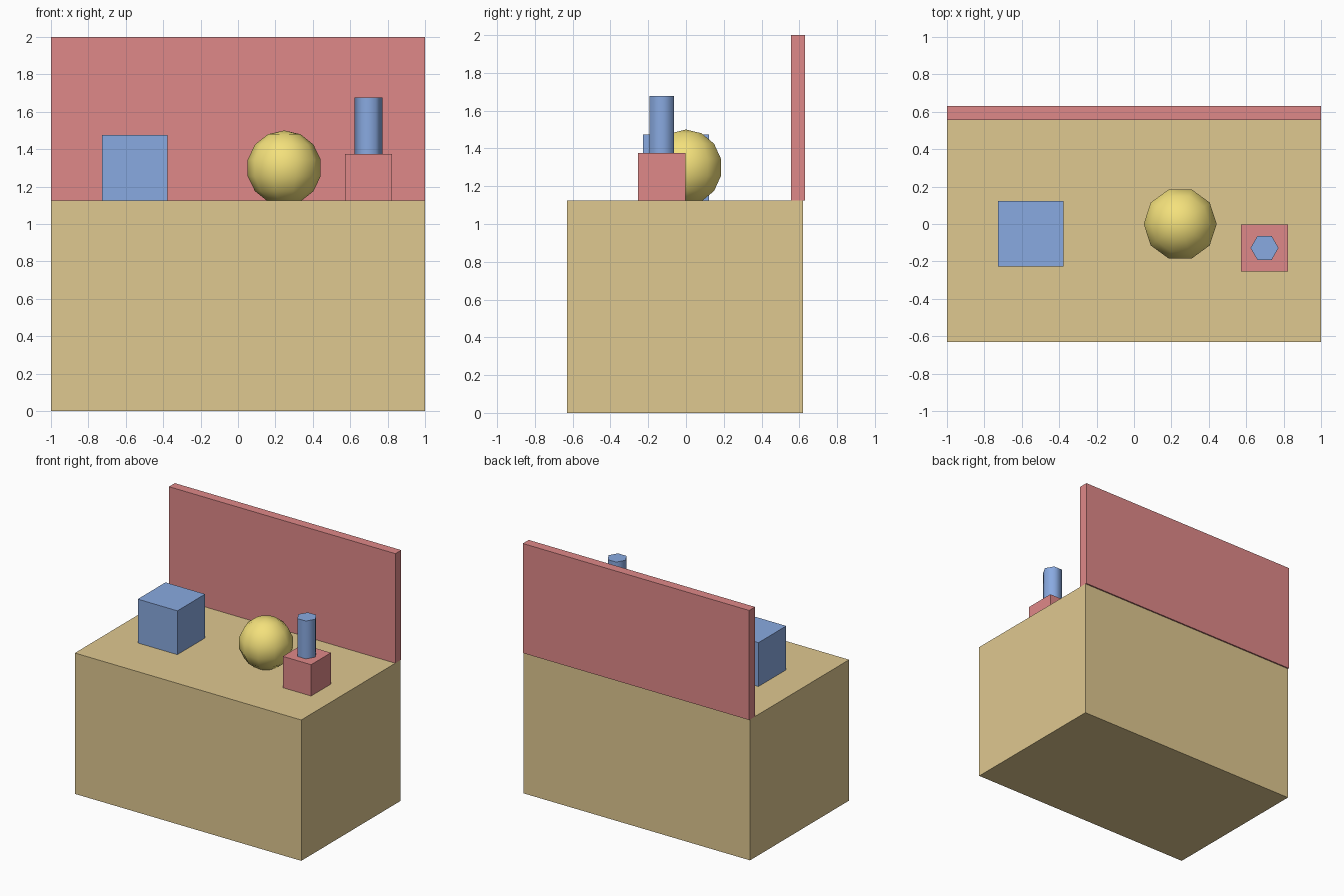
import bpy
import math

if "Cube" in bpy.data.objects:
    bpy.data.objects.remove(bpy.data.objects["Cube"])


def material(name, rgb):
    mat = bpy.data.materials.new(name)
    mat.diffuse_color = (*rgb, 1.0)
    mat.use_nodes = True
    mat.node_tree.nodes["Principled BSDF"].inputs["Base Color"].default_value = mat.diffuse_color
    return mat


WOOD = material("wood", (0.74, 0.58, 0.28))
RED = material("red", (0.74, 0.25, 0.25))
BLUE = material("blue", (0.25, 0.40, 0.75))
YELLOW = material("yellow", (0.90, 0.75, 0.20))


def finish(name, mat, smooth_angle=None):
    obj = bpy.context.object
    obj.name = obj.data.name = name
    obj.data.materials.append(mat)
    if smooth_angle:
        bpy.ops.object.shade_smooth_by_angle(angle=math.radians(smooth_angle))
    return obj


def box(name, low, high, mat):
    bpy.ops.mesh.primitive_cube_add(
        size=1, location=[(a + b) / 2 for a, b in zip(low, high)])
    bpy.context.object.scale = [b - a for a, b in zip(low, high)]
    bpy.ops.object.transform_apply(location=False, rotation=False, scale=True)
    return finish(name, mat)


TOP = 1.125  # counter height

# Counter and the panel standing on its back edge
box("counter", (-1, -0.63, 0), (1, 0.62, TOP), WOOD)
box("back_panel", (-1, 0.557, TOP), (1, 0.631, 2), RED)

# Large block
box("blue_block", (-0.726, -0.228, TOP), (-0.376, 0.122, TOP + 0.35), BLUE)

# Ball, slightly sunk into the counter
bpy.ops.mesh.primitive_uv_sphere_add(
    segments=10, ring_count=7, radius=0.2,
    location=(0.247, 0, 1.3), rotation=(0, 0, math.pi / 2))
finish("ball", YELLOW, 60)

# Small block with a hexagonal post
box("post_base", (0.573, -0.253, TOP), (0.823, -0.003, TOP + 0.25), RED)
bpy.ops.mesh.primitive_cylinder_add(
    vertices=6, radius=0.075, depth=0.302,
    location=(0.698, -0.128, TOP + 0.401), rotation=(0, 0, math.pi / 2))
finish("post", BLUE, 65)
